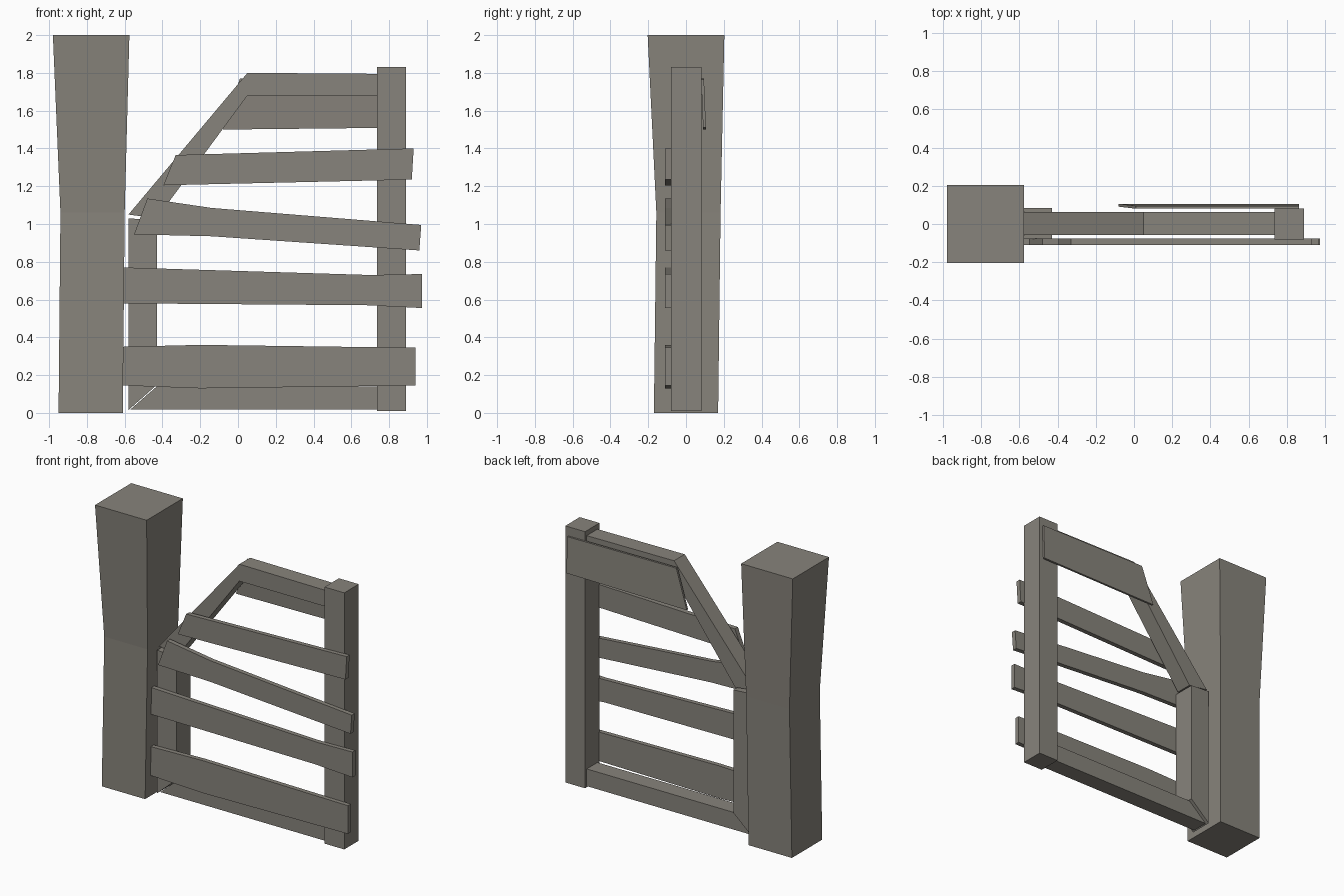
import bpy, bmesh

if "Cube" in bpy.data.objects:
    bpy.data.objects.remove(bpy.data.objects["Cube"])

wood = bpy.data.materials.new("weathered grey wood")
wood.diffuse_color = (0.245, 0.23, 0.2, 1)
wood.use_nodes = True
wood.node_tree.nodes["Principled BSDF"].inputs["Base Color"].default_value = wood.diffuse_color


def finish(name, bm):
    bmesh.ops.recalc_face_normals(bm, faces=bm.faces)
    me = bpy.data.meshes.new(name)
    bm.to_mesh(me)
    bm.free()
    me.materials.append(wood)
    ob = bpy.data.objects.new(name, me)
    bpy.context.collection.objects.link(ob)


def board(name, outline, y0, y1, lean=0.0):
    """Extrude an x/z outline from y0 to y1; lean shifts y toward the bottom edge."""
    bm = bmesh.new()
    top = max(z for x, z in outline)
    rings = [[bm.verts.new((x, y + lean * (top - z), z)) for x, z in outline] for y in (y0, y1)]
    bm.faces.new(rings[0])
    bm.faces.new(rings[1])
    n = len(outline)
    for i in range(n):
        j = (i + 1) % n
        bm.faces.new((rings[0][i], rings[0][j], rings[1][j], rings[1][i]))
    finish(name, bm)


# Gate post: square sections flaring toward the top
bm = bmesh.new()
sections = [(0, -0.95, -0.61, -0.17, 0.17), (1.06, -0.94, -0.60, -0.157, 0.183),
            (2.0, -0.98, -0.575, -0.203, 0.203)]
rings = [[bm.verts.new(p) for p in ((a, c, z), (b, c, z), (b, d, z), (a, d, z))]
         for z, a, b, c, d in sections]
bm.faces.new(rings[0])
bm.faces.new(rings[-1])
for lo, hi in zip(rings, rings[1:]):
    for i in range(4):
        j = (i + 1) % 4
        bm.faces.new((lo[i], lo[j], hi[j], hi[i]))
finish("gate_post", bm)

# Frame
board("right_upright", [(0.735, 0.01), (0.89, 0.01), (0.89, 1.83), (0.735, 1.83)], -0.08, 0.082)
board("left_upright", [(-0.58, 0.015), (-0.43, 0.148), (-0.43, 1.02), (-0.58, 1.03)], -0.078, 0.083)
board("bottom_rail", [(-0.57, 0.018), (0.74, 0.018), (0.74, 0.14), (-0.43, 0.14)], -0.057, 0.063)
board("diagonal_brace", [(-0.58, 1.05), (-0.43, 1.03), (0.05, 1.68), (0.05, 1.80)], -0.057, 0.063)
board("top_rail", [(0.05, 1.68), (0.74, 1.68), (0.74, 1.795), (0.05, 1.80)], -0.057, 0.063)

# Front slats
slats = {
    "slat_bottom": [(-0.61, 0.145), (-0.2, 0.13), (0.94, 0.145), (0.94, 0.345), (-0.2, 0.36), (-0.61, 0.35)],
    "slat_lower": [(-0.605, 0.58), (0.68, 0.57), (0.975, 0.555), (0.975, 0.735), (0.70, 0.73), (-0.605, 0.77)],
    "slat_middle": [(-0.55, 0.945), (-0.14, 0.935), (0.96, 0.86), (0.97, 0.995), (-0.14, 1.085), (-0.48, 1.135)],
    "slat_upper": [(-0.395, 1.205), (0.92, 1.235), (0.93, 1.40), (-0.33, 1.365)],
}
for name, outline in slats.items():
    board(name, outline, -0.11, -0.077)

# Back plank, leaning slightly outward at the bottom
board("back_plank", [(-0.08, 1.50), (0.865, 1.51), (0.865, 1.765), (0.01, 1.77)], 0.08, 0.095, lean=0.04)
